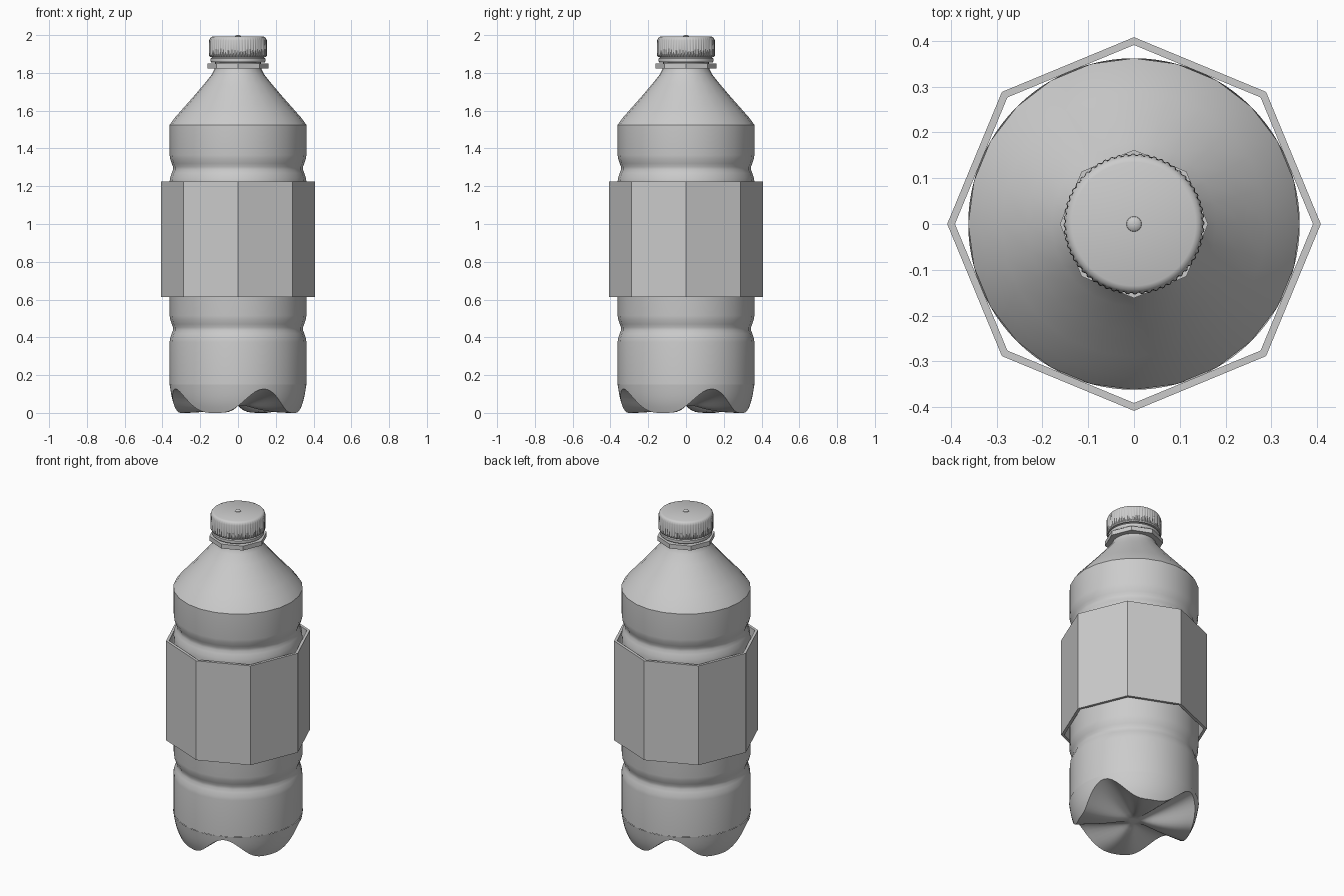
import bpy, bmesh, math

if "Cube" in bpy.data.objects:
    bpy.data.objects.remove(bpy.data.objects["Cube"])

TAU = 2 * math.pi


def finish(bm, name, angle=32):
    bmesh.ops.recalc_face_normals(bm, faces=bm.faces)
    me = bpy.data.meshes.new(name)
    bm.to_mesh(me)
    bm.free()
    if angle:
        me.shade_smooth()
        me.set_sharp_from_angle(angle=math.radians(angle))
    ob = bpy.data.objects.new(name, me)
    bpy.context.collection.objects.link(ob)
    return ob


def skin(name, rings, close=False, cap_start=False, cap_end=False, angle=32):
    """Join rings of points with quads."""
    bm = bmesh.new()
    loops = [[bm.verts.new(p) for p in ring] for ring in rings]
    n = len(loops[0])
    pairs = list(zip(loops, loops[1:]))
    if close:
        pairs.append((loops[-1], loops[0]))
    for a, b in pairs:
        for i in range(n):
            j = (i + 1) % n
            bm.faces.new((a[i], a[j], b[j], b[i]))
    if cap_start:
        bm.faces.new(loops[0])
    if cap_end:
        bm.faces.new(loops[-1])
    return finish(bm, name, angle)


def circle(r, z, n, rib=0.0):
    """Ring of n points; rib pulls in every second pair of points."""
    pts = []
    for i in range(n):
        q = r - (rib if i % 4 > 1 else 0)
        pts.append((q * math.cos(TAU * i / n), q * math.sin(TAU * i / n), z))
    return pts


def lathe(name, profile, n, **kw):
    return skin(name, [circle(r, z, n) for r, z in profile], **kw)


# Bottle body with two grooves, shoulder and neck
def groove(z):
    return [(0.362, z - 0.07), (0.359, z - 0.05), (0.351, z - 0.025), (0.344, z - 0.008),
            (0.344, z + 0.008), (0.351, z + 0.025), (0.359, z + 0.05), (0.362, z + 0.07)]


body = [(0.362, 0.15)] + groove(0.445) + groove(1.295) + [
    (0.362, 1.525), (0.335, 1.562), (0.29, 1.613), (0.235, 1.675), (0.18, 1.74),
    (0.14, 1.79), (0.122, 1.825), (0.122, 1.90)]
lathe("bottle_body", body, 24)

# Base with four feet separated by arched channels
SEG = 96


def wall_r(z):
    t = max(0, 1 - z / 0.15)
    return 0.362 - 0.022 * t - 0.02 * t ** 3


def channel(a):
    return (0.5 + 0.5 * math.cos(4 * (a + math.radians(67.5)))) ** 1.8


def base_point(i, row, walls=5, floors=9):
    a = TAU * i / SEG
    w = channel(a)
    edge = 0.127 * w
    if row <= walls:
        z = 0.15 + (edge - 0.15) * row / walls
        r = wall_r(z)
    else:
        s = (row - walls) / floors
        r = wall_r(edge) + (0.04 - wall_r(edge)) * s
        z = edge + (0.04 - edge) * s ** (2.2 - 1.2 * w)
    return (r * math.cos(a), r * math.sin(a), z)


skin("bottle_base", [[base_point(i, k) for i in range(SEG)] for k in range(15)],
     cap_end=True, angle=40)

# Eight-sided label sleeve, open above and below
lathe("label_sleeve", [(0.408, 0.613), (0.408, 1.225), (0.391, 1.225), (0.391, 0.613)],
      8, close=True, angle=None)

# Eight-sided neck collar
lathe("neck_collar", [(0.115, 1.823), (0.162, 1.823), (0.162, 1.85), (0.115, 1.85)],
      8, close=True, angle=None)

# Seal band under the cap
lathe("seal_band", [(0.12, 1.856), (0.142, 1.856), (0.146, 1.862), (0.146, 1.876),
                    (0.138, 1.882), (0.138, 1.892)], 32, cap_start=True, cap_end=True)

# Ribbed screw cap with rounded rim
RIBS = 240
cap = [circle(0.148, 1.885, RIBS), circle(0.154, 1.891, RIBS, 0.003),
       circle(0.153, 1.972, RIBS, 0.003), circle(0.149, 1.982, RIBS),
       circle(0.144, 1.989, RIBS), circle(0.135, 1.993, RIBS)]
skin("screw_cap", cap, cap_start=True, cap_end=True, angle=35)

# Small moulding dot on the cap
lathe("cap_dot", [(0.017, 1.992), (0.016, 1.995), (0.012, 1.998), (0.005, 2.0)],
      16, cap_end=True)
